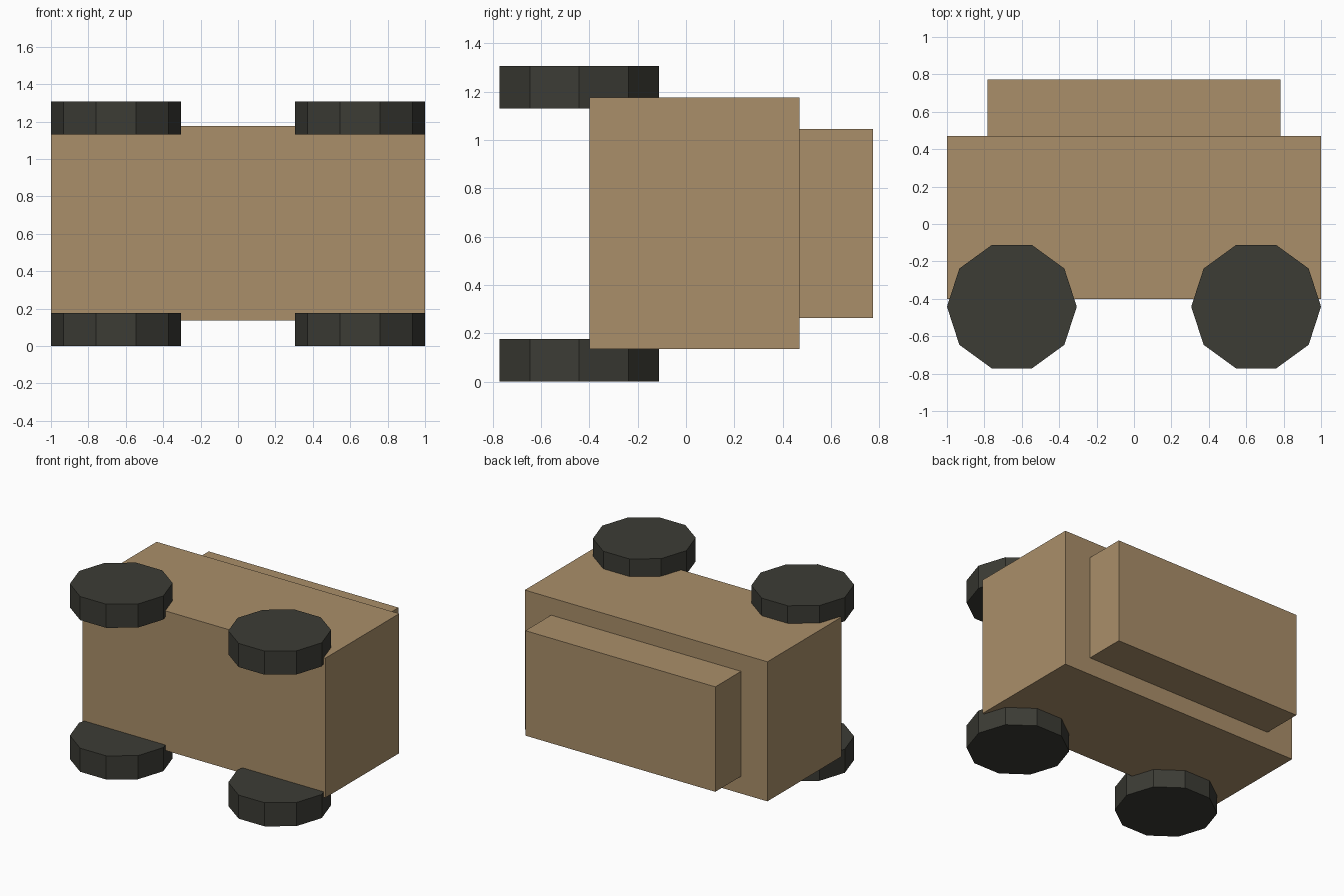
import bpy
import bmesh
from math import cos, sin, tau

default = bpy.data.objects.get("Cube")
if default:
    bpy.data.objects.remove(default, do_unlink=True)


def make_material(name, rgb):
    mat = bpy.data.materials.new(name)
    mat.use_nodes = True
    color = (*rgb, 1.0)
    mat.diffuse_color = color
    mat.node_tree.nodes["Principled BSDF"].inputs["Base Color"].default_value = color
    return mat


def add_prism(name, outline, z_low, z_high, mat):
    """Extrude a flat outline straight up from z_low to z_high."""
    bm = bmesh.new()
    base = bm.faces.new([bm.verts.new((x, y, z_low)) for x, y in outline])
    new = bmesh.ops.extrude_face_region(bm, geom=[base], use_keep_orig=True)["geom"]
    top = [v for v in new if isinstance(v, bmesh.types.BMVert)]
    bmesh.ops.translate(bm, verts=top, vec=(0, 0, z_high - z_low))
    bmesh.ops.recalc_face_normals(bm, faces=bm.faces)
    mesh = bpy.data.meshes.new(name)
    bm.to_mesh(mesh)
    bm.free()
    mesh.materials.append(mat)
    obj = bpy.data.objects.new(name, mesh)
    bpy.context.collection.objects.link(obj)
    return obj


def rectangle(half_width, y0, y1):
    return [(-half_width, y0), (half_width, y0), (half_width, y1), (-half_width, y1)]


tan = make_material("tan", (0.402, 0.275, 0.144))
charcoal = make_material("charcoal", (0.045, 0.045, 0.036))

# Main body and narrower cabin block
add_prism("body", rectangle(1.0, -0.40, 0.47), 0.135, 1.175, tan)
add_prism("cabin", rectangle(0.783, 0.47, 0.773), 0.264, 1.046, tan)

# Four ten-sided wheels, with a corner pointing along x
RADIUS, SIDES, THICKNESS = 0.347, 10, 0.176
for side, cx in (("right", -0.653), ("left", 0.653)):
    for level, z in (("lower", 0.0), ("upper", 1.13)):
        angles = [tau * i / SIDES for i in range(SIDES)]
        rim = [(cx + RADIUS * cos(a), -0.442 + RADIUS * sin(a)) for a in angles]
        add_prism(f"{level}_{side}_wheel", rim, z, z + THICKNESS, charcoal)
